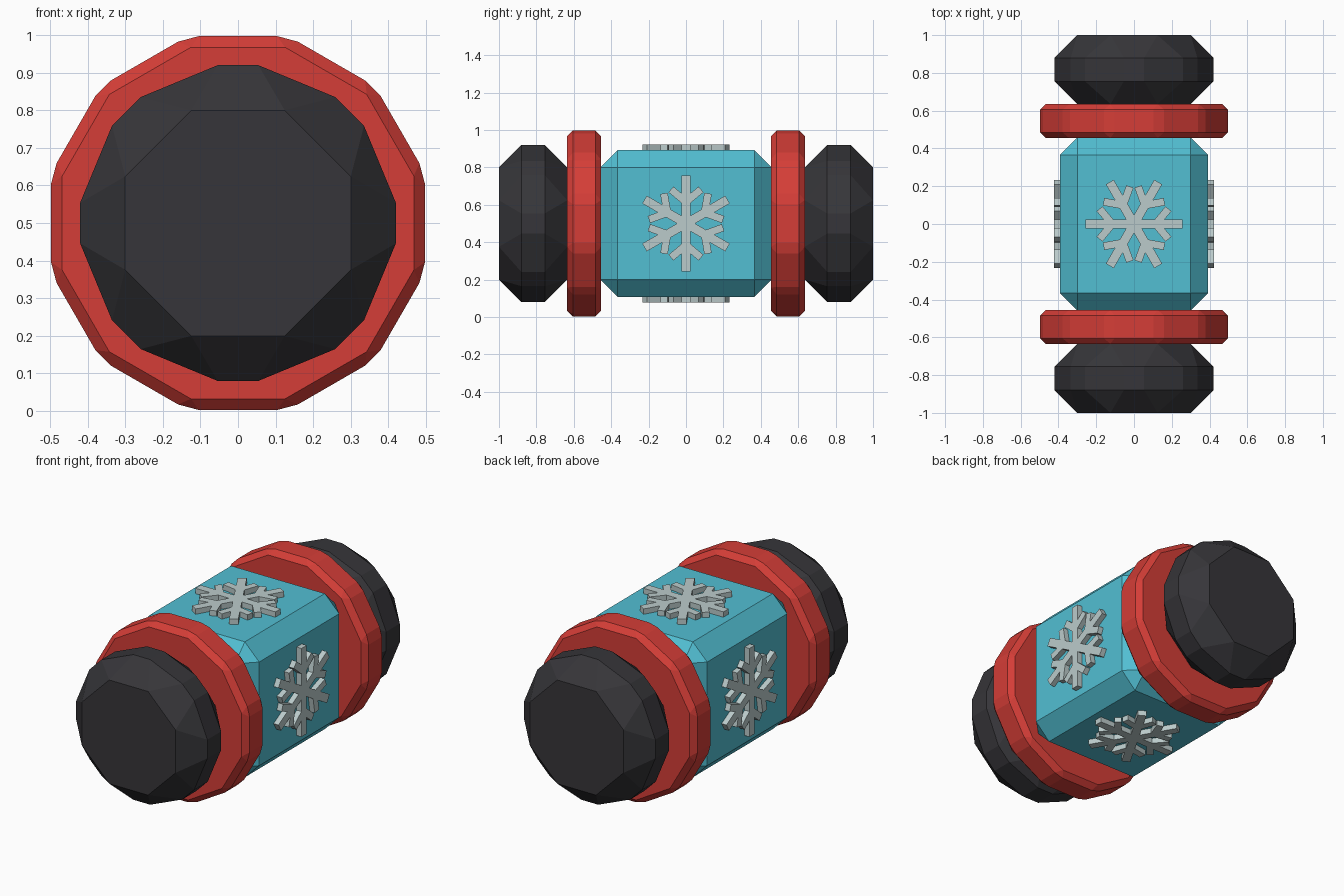
import bpy, bmesh
from math import pi, sin, cos, tan, radians
from mathutils import Matrix, Vector

cube = bpy.data.objects.get("Cube")
if cube:
    bpy.data.objects.remove(cube, do_unlink=True)

CENTRE = Vector((0, 0, 0.5))


def make_material(name, rgb):
    mat = bpy.data.materials.new(name)
    mat.use_nodes = True
    mat.diffuse_color = (*rgb, 1)
    mat.node_tree.nodes["Principled BSDF"].inputs["Base Color"].default_value = (*rgb, 1)
    return mat


red = make_material("red", (0.66, 0.047, 0.038))
blue = make_material("ice blue", (0.084, 0.52, 0.65))
black = make_material("charcoal", (0.037, 0.036, 0.041))
silver = make_material("frost grey", (0.50, 0.60, 0.60))


def finish(bm, name, mat):
    bmesh.ops.recalc_face_normals(bm, faces=bm.faces[:])
    mesh = bpy.data.meshes.new(name)
    bm.to_mesh(mesh)
    bm.free()
    mesh.materials.append(mat)
    obj = bpy.data.objects.new(name, mesh)
    obj.location = CENTRE
    bpy.context.collection.objects.link(obj)
    return obj


def chamfer(bm, width):
    bmesh.ops.bevel(bm, geom=bm.edges[:], offset=width, offset_type='OFFSET',
                    segments=1, profile=0.5, affect='EDGES')


def prism(name, sides, apothem, y0, y1, bevel, mat):
    """Chamfered regular prism along y, with a flat side on top."""
    bm = bmesh.new()
    radius = apothem / cos(pi / sides)
    place = (Matrix.Translation((0, (y0 + y1) / 2, 0)) @ Matrix.Rotation(pi / 2, 4, 'X')
             @ Matrix.Rotation(pi / sides, 4, 'Z'))
    bmesh.ops.create_cone(bm, cap_ends=True, segments=sides, radius1=radius,
                          radius2=radius, depth=abs(y1 - y0), matrix=place)
    chamfer(bm, bevel)
    return finish(bm, name, mat)


def snowflake_outline(reach=0.256, w=0.024, start=0.115, length=0.105, b=0.02):
    """Six arms, each with a pair of side branches."""
    a = radians(50)
    along = Vector((cos(a), sin(a)))
    across = Vector((-sin(a), cos(a))) * b
    root = Vector((start, 0))
    half = [root + across + along * ((w - b * cos(a)) / sin(a)),
            root + across + along * length,
            root - across + along * length,
            root - across + along * ((w + b * cos(a)) / sin(a)),
            Vector((reach, w))]
    valley = Vector((w / tan(pi / 6), -w))
    arm = [valley] + [Vector((p.x, -p.y)) for p in half] + half[::-1]
    return [Matrix.Rotation(i * pi / 3, 2) @ p for i in range(6) for p in arm]


def snowflake(name, turn):
    """Raised plate on the body side reached by turning about y."""
    bm = bmesh.new()
    face = bm.faces.new([bm.verts.new((p.x, p.y, 0.38)) for p in snowflake_outline()])
    raised = bmesh.ops.extrude_face_region(bm, geom=[face])["geom"]
    top = [v for v in raised if isinstance(v, bmesh.types.BMVert)]
    bmesh.ops.translate(bm, verts=top, vec=(0, 0, 0.043))
    if face.is_valid and len(bm.faces) == 0:
        bm.faces.new(face.verts)
    bmesh.ops.rotate(bm, verts=bm.verts[:], cent=(0, 0, 0),
                     matrix=Matrix.Rotation(turn, 3, 'Y'))
    return finish(bm, name, silver)


# Chamfered block in the middle
bm = bmesh.new()
bmesh.ops.create_cube(bm, size=1, matrix=Matrix.Diagonal((0.784, 0.916, 0.784, 1)))
chamfer(bm, 0.092)
finish(bm, "body", blue)

# Collars and end caps, front and back
for label, s in (("front", -1), ("back", 1)):
    prism(label + "_collar", 12, 0.4975, s * 0.455, s * 0.635, 0.03, red)
    prism(label + "_end_cap", 8, 0.42, s * 0.635, s * 1.0, 0.12, black)

# Snowflakes on the four long sides
for i, side in enumerate(("top", "left", "bottom", "right")):
    snowflake(side + "_snowflake", i * pi / 2)
